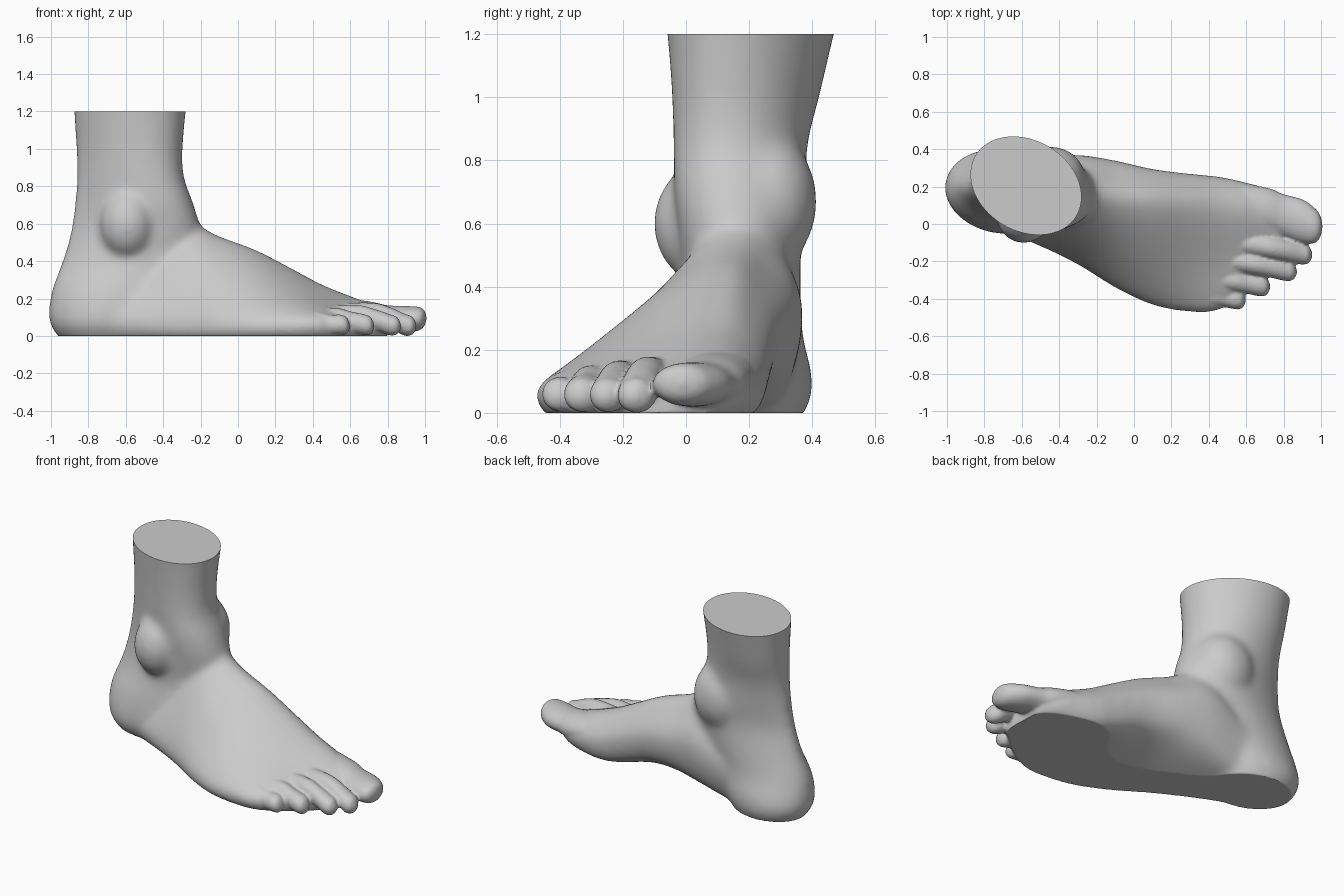
import bpy, bmesh
from math import sin, cos, pi, sqrt
from mathutils import Vector

cube = bpy.data.objects.get("Cube")
if cube:
    bpy.data.objects.remove(cube, do_unlink=True)

skin = bpy.data.materials.new("plain grey")
skin.use_nodes = True
GREY = (0.6, 0.6, 0.6, 1)
skin.diffuse_color = GREY
skin.node_tree.nodes["Principled BSDF"].inputs["Base Color"].default_value = GREY


def spline(a, b, c, d, t):
    return 0.5 * (2 * b + (c - a) * t + (2 * a - 5 * b + 4 * c - d) * t * t
                  + (3 * b - a - 3 * c + d) * t ** 3)


def refine(rows, steps, closed=False):
    """Smoothly interpolate rows of numbers."""
    n, out = len(rows), []
    pick = (lambda i: rows[i % n]) if closed else (lambda i: rows[max(0, min(n - 1, i))])
    for i in range(n if closed else n - 1):
        quad = [pick(i + k) for k in (-1, 0, 1, 2)]
        for s in range(steps):
            out.append(tuple(spline(*v, s / steps) for v in zip(*quad)))
    return out if closed else out + [rows[-1]]


def loft(bm, rings):
    """Skin a list of equal closed rings and cap both ends."""
    loops = [[bm.verts.new(p) for p in ring] for ring in rings]
    n = len(loops[0])
    for a, b in zip(loops, loops[1:]):
        for i in range(n):
            bm.faces.new((a[i], a[(i + 1) % n], b[(i + 1) % n], b[i]))
    bm.faces.new(loops[0][::-1])
    bm.faces.new(loops[-1])


def leg_ring(z, x0, x1, y0, y1, lean, pinch, n=40):
    """Horizontal slice: a leaning oval, pinched towards the heel tendon."""
    rx, ry = (x1 - x0) / 2, (y1 - y0) / 2
    ring = []
    for i in range(n):
        c, s = cos(2 * pi * i / n), sin(2 * pi * i / n)
        ring.append(((x0 + x1) / 2 + rx * c,
                     (y0 + y1) / 2 + ry * (lean * c + sqrt(1 - lean ** 2) * s * (1 + pinch * c)), z))
    return ring


def foot_ring(x, y0, y1, top, ridge, arch):
    """Upright slice: low outer edge, high ridge, hollow inner sole."""
    def mix(a, b, t):
        return a + (b - a) * t
    outline = [(y0 + 0.07, -0.03), (y0, min(0.09, 0.35 * top)), (mix(ridge, y0, 0.5), 0.7 * top),
               (ridge, top), (mix(ridge, y1, 0.65), 0.83 * top),
               (y1, mix(arch, top, 0.42)), (y1 - 0.06, arch - 0.02), (mix(y0, y1, 0.55), 0.3 * arch - 0.03)]
    return [(x, y, z) for y, z in refine(outline, 5, closed=True)]


def toe_rings(path, n=24):
    """Rings across a toe; each row is centre x, y, z, half width, half height."""
    return [[(x, y + w * cos(2 * pi * i / n), z + h * sin(2 * pi * i / n)) for i in range(n)]
            for x, y, z, w, h in refine(path, 5)]


def ball(bm, centre, size):
    geo = bmesh.ops.create_uvsphere(bm, u_segments=24, v_segments=16, radius=1)
    for v in geo["verts"]:
        v.co = Vector(centre) + Vector(a * b for a, b in zip(v.co, size))


def fuse(obj, voxel, rounds):
    """Weld overlapping volumes into one skin and relax it."""
    mod = obj.modifiers.new("weld", "REMESH")
    mod.mode, mod.voxel_size = "VOXEL", voxel
    mod = obj.modifiers.new("relax", "SMOOTH")
    mod.factor, mod.iterations = 0.5, rounds
    shape = obj.evaluated_get(bpy.context.evaluated_depsgraph_get())
    mesh = bpy.data.meshes.new_from_object(shape)
    obj.modifiers.clear()
    obj.data = mesh


# Leg and heel: z, x range, y range, lean, pinch
LEG = [(1.32, -0.885, -0.265, -0.075, 0.50, -0.23, 0), (1.2, -0.877, -0.278, -0.06, 0.47, -0.23, 0),
       (1.0, -0.865, -0.295, -0.042, 0.425, -0.23, 0.05), (0.85, -0.862, -0.288, -0.033, 0.39, -0.2, 0.15),
       (0.7, -0.875, -0.235, -0.025, 0.38, -0.15, 0.25), (0.55, -0.898, -0.2, -0.01, 0.365, -0.1, 0.25),
       (0.4, -0.94, -0.25, -0.01, 0.365, -0.1, 0.15), (0.25, -0.995, -0.3, -0.04, 0.37, -0.1, 0),
       (0.12, -1.013, -0.4, -0.055, 0.4, -0.1, 0), (0.04, -0.995, -0.45, -0.04, 0.395, -0.1, 0),
       (-0.04, -0.93, -0.5, 0.02, 0.35, -0.1, 0)]
# Foot: x, y range, top height, ridge y, arch height
FOOT = [(-0.75, -0.02, 0.35, 0.3, 0.17, 0.02), (-0.5, -0.12, 0.36, 0.52, 0.17, 0.06),
        (-0.3, -0.215, 0.37, 0.62, 0.16, 0.12), (-0.1, -0.335, 0.34, 0.535, 0.13, 0.14),
        (0.1, -0.425, 0.295, 0.46, 0.11, 0.11), (0.3, -0.462, 0.27, 0.355, 0.09, 0.04),
        (0.45, -0.455, 0.255, 0.275, 0.07, 0), (0.6, -0.375, 0.225, 0.215, 0.06, 0),
        (0.72, -0.28, 0.19, 0.17, 0.03, 0.01), (0.8, -0.21, 0.13, 0.14, -0.03, 0.01)]
bm = bmesh.new()
loft(bm, [leg_ring(*r) for r in refine(LEG, 5)])
loft(bm, [foot_ring(*r) for r in refine(FOOT, 5)])
# Ankle bones
ball(bm, (-0.59, 0.05, 0.6), (0.15, 0.155, 0.19))
ball(bm, (-0.45, 0.25, 0.67), (0.19, 0.167, 0.22))
bmesh.ops.recalc_face_normals(bm, faces=bm.faces)
mesh = bpy.data.meshes.new("foot")
bm.to_mesh(mesh)
bm.free()
foot = bpy.data.objects.new("foot", mesh)
bpy.context.collection.objects.link(foot)
fuse(foot, 0.014, 40)

# Toes
bm = bmesh.new()
bm.from_mesh(foot.data)
BIG_TOE = [(0.45, 0.11, 0.12, 0.13, 0.1), (0.7, 0.075, 0.1, 0.122, 0.085),
           (0.8, 0.045, 0.092, 0.115, 0.072), (0.9, 0.015, 0.09, 0.117, 0.07),
           (0.965, -0.008, 0.092, 0.095, 0.064), (0.995, -0.012, 0.095, 0.06, 0.044),
           (1.007, -0.012, 0.095, 0.01, 0.01)]
loft(bm, toe_rings(BIG_TOE))
# Small toes: base x, base y, tip x, tip y, half width, base height
for bx, by, tx, ty, w, lift in [(0.58, -0.1, 0.95, -0.165, 0.062, 0.115), (0.5, -0.19, 0.868, -0.255, 0.06, 0.105),
                                (0.4, -0.285, 0.725, -0.335, 0.06, 0.09), (0.3, -0.37, 0.595, -0.405, 0.057, 0.075)]:
    def at(t, z, wide, high):
        return (bx + (tx - bx) * t, by + (ty - by) * t, z, w * wide, w * high)
    loft(bm, toe_rings([at(0, lift, 1, 1), at(0.4, lift, 0.95, 1), at(0.65, lift * 0.8, 0.95, 0.95),
                        at(0.84, 0.06, 1, 0.95), at(0.95, 0.055, 0.8, 0.78), at(1.01, 0.052, 0.2, 0.2)]))
bmesh.ops.recalc_face_normals(bm, faces=bm.faces)
bm.to_mesh(foot.data)
bm.free()
fuse(foot, 0.0095, 4)

# Flat sole and flat cut across the leg
bm = bmesh.new()
bm.from_mesh(foot.data)
cut = bmesh.ops.bisect_plane(bm, geom=bm.verts[:] + bm.edges[:] + bm.faces[:], dist=1e-5,
                             plane_co=(0, 0, 1.2), plane_no=(0, 0, 1), clear_outer=True)
rim = [e for e in cut["geom_cut"] if isinstance(e, bmesh.types.BMEdge)]
bmesh.ops.edgeloop_fill(bm, edges=rim)
for v in bm.verts:
    v.co.z = max(v.co.z, 0)
bm.to_mesh(foot.data)
bm.free()
foot.data.materials.clear()
foot.data.materials.append(skin)
bpy.context.view_layer.objects.active = foot
foot.select_set(True)
bpy.ops.object.shade_smooth_by_angle(angle=pi / 4)
